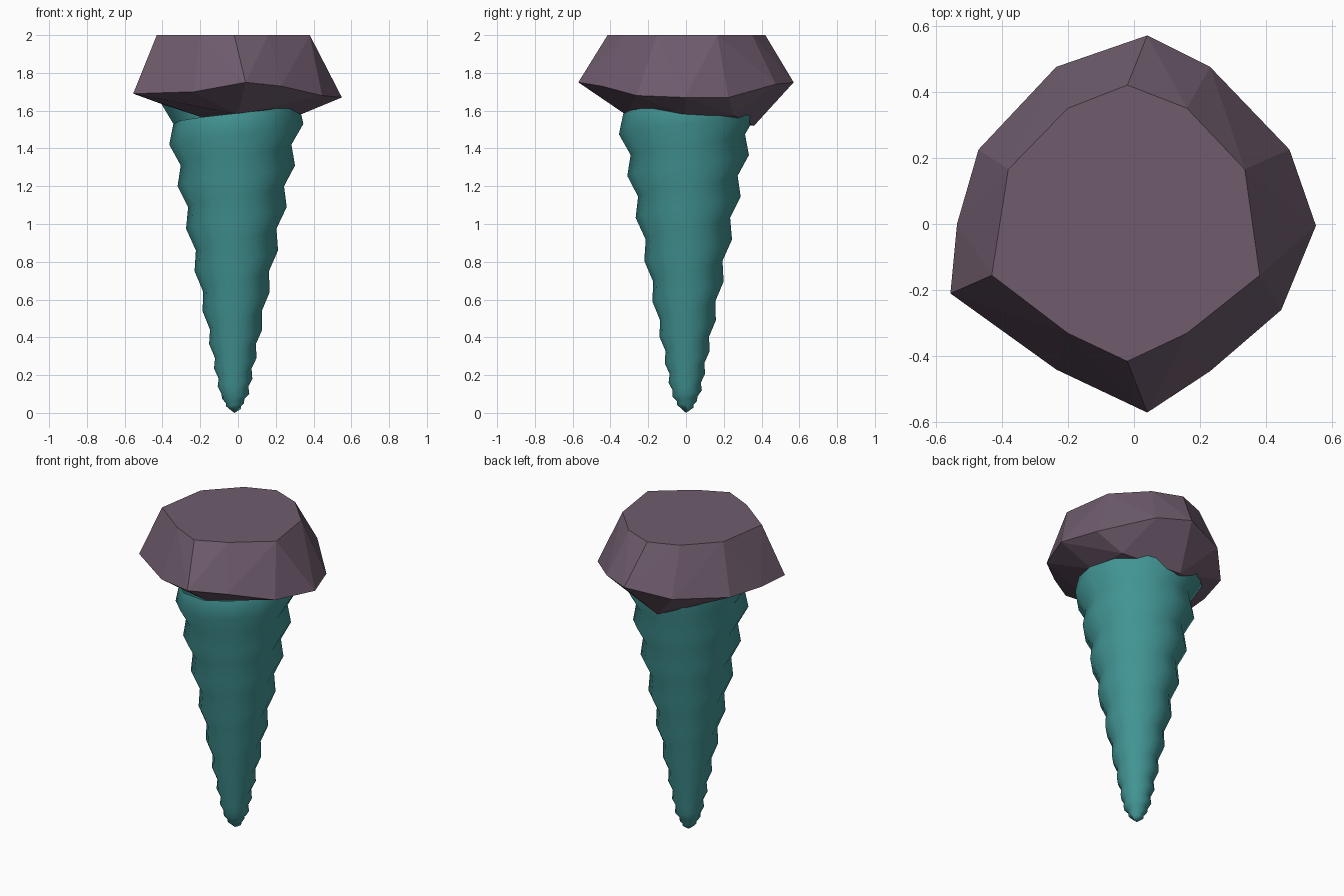
import bpy, bmesh, math

if "Cube" in bpy.data.objects:
    bpy.data.objects.remove(bpy.data.objects["Cube"])


def material(name, colour):
    m = bpy.data.materials.new(name)
    m.diffuse_color = (*colour, 1)
    m.use_nodes = True
    m.node_tree.nodes["Principled BSDF"].inputs["Base Color"].default_value = m.diffuse_color
    return m


def make_object(name, bm, mat):
    bmesh.ops.recalc_face_normals(bm, faces=bm.faces)
    me = bpy.data.meshes.new(name)
    bm.to_mesh(me)
    bm.free()
    me.materials.append(mat)
    ob = bpy.data.objects.new(name, me)
    bpy.context.collection.objects.link(ob)
    return ob


purple = material("dark purple", (0.16, 0.108, 0.155))
teal = material("teal", (0.055, 0.3, 0.3))

# Faceted head: flat top, jagged rim and uneven underside, joined as one convex stone
top = [(-.02, .42), (.16, .35), (.335, .165), (.38, -.155), (.16, -.33),
       (-.02, -.415), (-.2, -.33), (-.43, -.155), (-.38, .165), (-.2, .35)]
rim = [(.04, .57, 1.75), (.23, .475, 1.74), (.47, .225, 1.67), (.55, -.005, 1.67),
       (.445, -.26, 1.68), (.23, -.445, 1.73), (.04, -.57, 1.75), (-.235, -.44, 1.70),
       (-.555, -.21, 1.69), (-.535, 0, 1.69), (-.47, .225, 1.69), (-.235, .475, 1.71)]
under = [(-.05, .36, 1.52), (.32, 0, 1.575), (.3, .25, 1.575), (0, -.32, 1.58), (-.39, .05, 1.63)]
bm = bmesh.new()
for p in [(x, y, 2.0) for x, y in top] + rim + under:
    bm.verts.new(p)
res = bmesh.ops.convex_hull(bm, input=bm.verts)
loose = [v for v in bm.verts if not v.link_faces]
bmesh.ops.delete(bm, geom=loose, context='VERTS')
bmesh.ops.dissolve_limit(bm, angle_limit=math.radians(1), verts=bm.verts, edges=bm.edges)
make_object("faceted_head", bm, purple)

# Tapered shank with one helical ridge, tighter towards the tip
SIDES = 12
CX = -0.02
levels = [.02, .05, .10, .18, .29, .44, .64, .86, 1.09, 1.31, 1.53, 1.75, 1.97]


def height(turn):
    k = min(int(turn), len(levels) - 2)
    return levels[k] + (levels[k + 1] - levels[k]) * (turn - k)


def helix_point(i, shift, base, slope):
    z = height(i / SIDES + shift)
    r = (base + slope * z) * min(1, .45 + z * 5.5)
    a = 2 * math.pi * i / SIDES
    return (CX + r * math.cos(a), r * math.sin(a), z)


bm = bmesh.new()
count = 10 * SIDES + 7
ridge = [bm.verts.new(helix_point(i, 0, .06, .2)) for i in range(count)]
groove = [bm.verts.new(helix_point(i, .5, .05, .178)) for i in range(count)]
for i in range(count - 1):
    bm.faces.new((ridge[i], ridge[i + 1], groove[i + 1], groove[i]))
    if i + SIDES + 1 < count:
        j = i + SIDES
        bm.faces.new((groove[i], groove[i + 1], ridge[j + 1], ridge[j]))
# Rounded point closing the first turn
tip = bm.verts.new((CX, 0, 0))
for i in range(SIDES):
    bm.faces.new((tip, ridge[i + 1], ridge[i]))
bm.faces.new((tip, ridge[0], groove[0], ridge[SIDES]))
shank = make_object("threaded_shank", bm, teal)
bpy.context.view_layer.objects.active = shank
shank.select_set(True)
bpy.ops.object.shade_smooth_by_angle(angle=math.radians(60))
